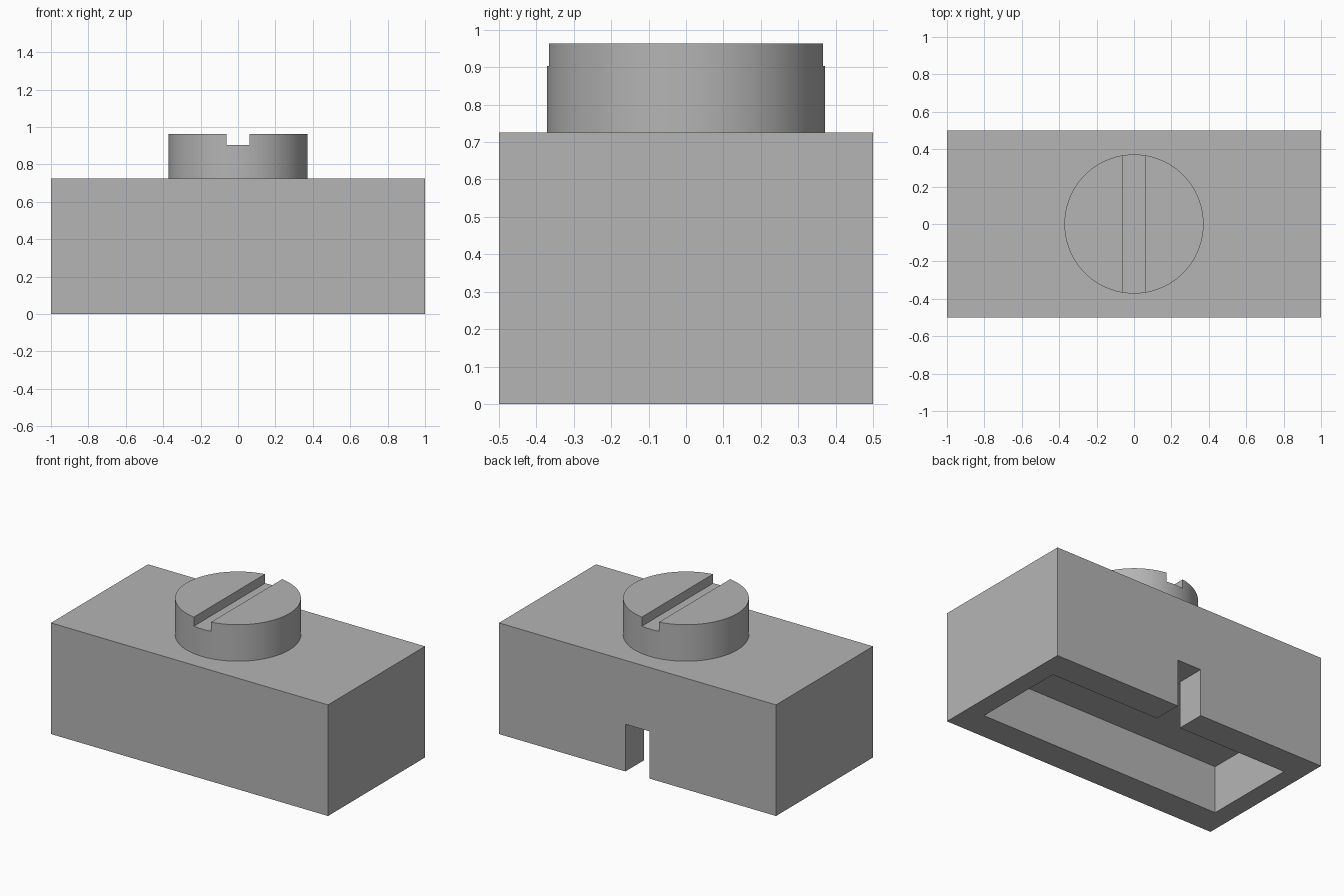
import bpy
from math import radians

cube = bpy.data.objects.get("Cube")
if cube:
    bpy.data.objects.remove(cube, do_unlink=True)

LENGTH, WIDTH, BODY_TOP = 2.0, 1.0, 0.725
KNOB_RADIUS, KNOB_TOP = 0.372, 0.963
SLOT_HALF, SLOT_FLOOR = 0.062, 0.903
CAVITY_X, CAVITY_Y, CAVITY_TOP = 0.877, 0.311, 0.308
NOTCH_HALF = 0.087

grey = bpy.data.materials.new("plain_grey")
grey.use_nodes = True
grey.diffuse_color = (0.46, 0.46, 0.46, 1)
grey.node_tree.nodes["Principled BSDF"].inputs["Base Color"].default_value = (0.46, 0.46, 0.46, 1)


def box(name, low, high):
    """Box spanning two opposite corners."""
    centre = [(a + b) / 2 for a, b in zip(low, high)]
    bpy.ops.mesh.primitive_cube_add(size=1, location=centre)
    obj = bpy.context.object
    obj.name = name
    obj.scale = [b - a for a, b in zip(low, high)]
    bpy.ops.object.transform_apply(location=True, rotation=True, scale=True)
    obj.data.materials.append(grey)
    return obj


def cut(target, cutter):
    """Subtract the cutter from the target, then discard it."""
    cutter.hide_render = True
    mod = target.modifiers.new("cut", "BOOLEAN")
    mod.operation = "DIFFERENCE"
    mod.solver = "EXACT"
    mod.object = cutter
    bpy.ops.object.select_all(action="DESELECT")
    bpy.context.view_layer.objects.active = target
    target.select_set(True)
    bpy.ops.object.modifier_apply(modifier=mod.name)
    bpy.data.objects.remove(cutter, do_unlink=True)


# Body block, hollow underneath, with a cable notch through the back wall
body = box("body", (-LENGTH / 2, -WIDTH / 2, 0), (LENGTH / 2, WIDTH / 2, BODY_TOP))
cut(body, box("cavity_cutter", (-CAVITY_X, -CAVITY_Y, -0.1), (CAVITY_X, CAVITY_Y, CAVITY_TOP)))
cut(body, box("notch_cutter", (-NOTCH_HALF, 0, -0.1), (NOTCH_HALF, WIDTH, CAVITY_TOP)))

# Round knob with a straight slot across its top, front to back
bpy.ops.mesh.primitive_cylinder_add(
    vertices=96, radius=KNOB_RADIUS, depth=KNOB_TOP - BODY_TOP,
    location=(0, 0, (KNOB_TOP + BODY_TOP) / 2))
knob = bpy.context.object
knob.name = "slotted_knob"
knob.data.materials.append(grey)
cut(knob, box("slot_cutter", (-SLOT_HALF, -WIDTH, SLOT_FLOOR), (SLOT_HALF, WIDTH, KNOB_TOP + 0.1)))
bpy.ops.object.shade_smooth_by_angle(angle=radians(30))
